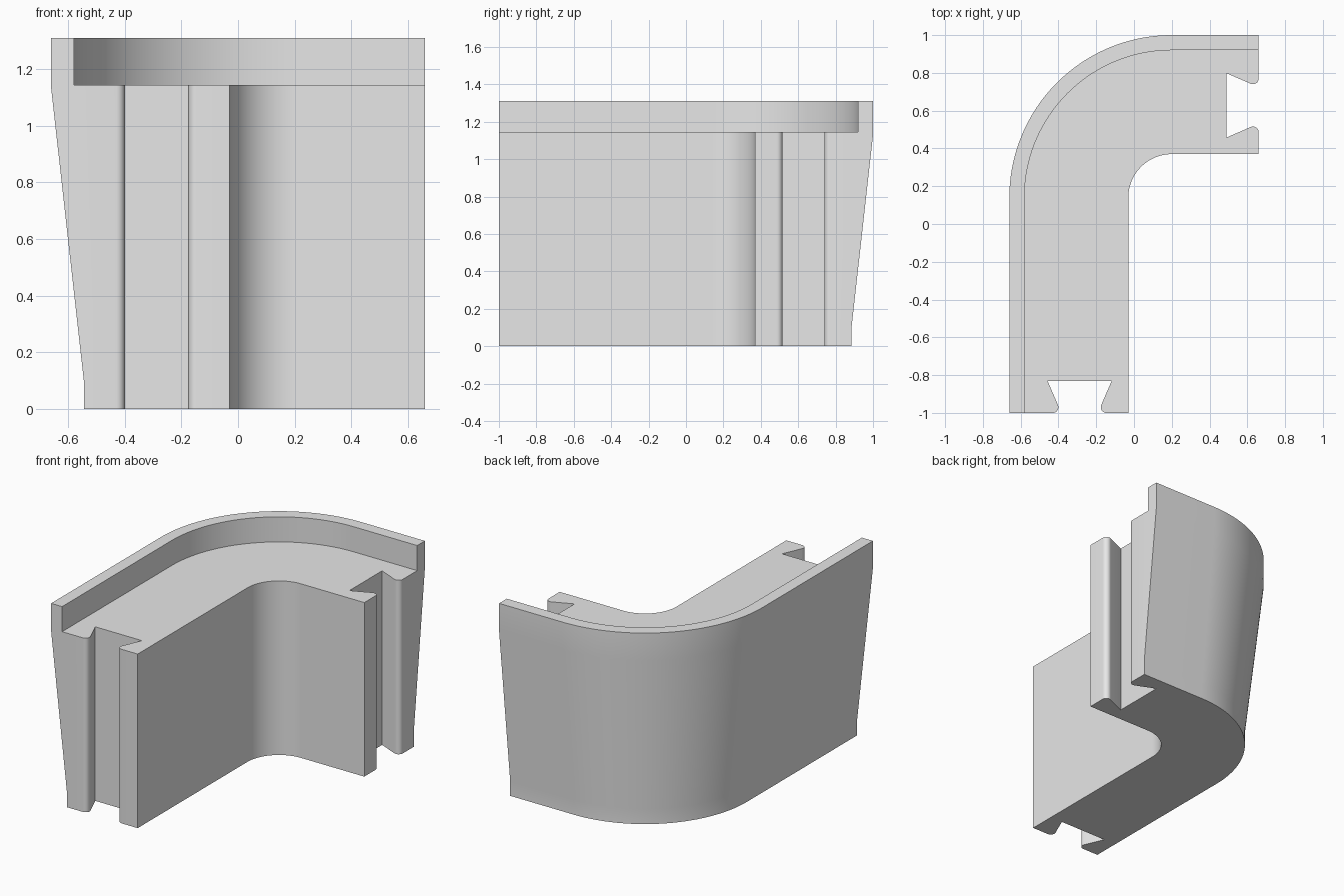
import bpy, bmesh
from math import cos, sin, pi, radians
from mathutils import Vector

cube = bpy.data.objects.get("Cube")
if cube:
    bpy.data.objects.remove(cube, do_unlink=True)

grey = bpy.data.materials.new("plain grey")
grey.use_nodes = True
grey.diffuse_color = (0.8, 0.8, 0.8, 1)
grey.node_tree.nodes["Principled BSDF"].inputs["Base Color"].default_value = (0.8, 0.8, 0.8, 1)

CX, CY = 0.20, 0.14          # centre of the corner bend
END_X, END_Y = 0.66, -1.0    # the two flat ends
ARC_STEPS = 48


def loft(name, rings):
    """Closed solid through equal rings of points, capped at both ends."""
    bm = bmesh.new()
    loops = [[bm.verts.new(p) for p in ring] for ring in rings]
    for a, b in zip(loops, loops[1:]):
        for i in range(len(a)):
            j = (i + 1) % len(a)
            bm.faces.new((a[i], a[j], b[j], b[i]))
    bm.faces.new(loops[0])
    bm.faces.new(loops[-1])
    bmesh.ops.recalc_face_normals(bm, faces=bm.faces)
    mesh = bpy.data.meshes.new(name)
    bm.to_mesh(mesh)
    bm.free()
    mesh.materials.append(grey)
    obj = bpy.data.objects.new(name, mesh)
    bpy.context.collection.objects.link(obj)
    return obj


# Wall section: distance from the bend centre, height
section = [(0.23, 0), (0.23, 1.145), (0.78, 1.145), (0.78, 1.31),
           (0.86, 1.31), (0.86, 1.13), (0.745, 0.10), (0.745, 0)]

# Sweep the section along the straight leg, the bend, and the other leg
rings = [[(CX - r, END_Y, z) for r, z in section]]
for k in range(ARC_STEPS + 1):
    a = pi - k / ARC_STEPS * pi / 2
    rings.append([(CX + r * cos(a), CY + r * sin(a), z) for r, z in section])
rings.append([(END_X, CY + r, z) for r, z in section])
body = loft("corner_body", rings)

# Dovetail slot outline with rounded lips: sideways offset, depth from the end
half = [(0.17, 0.17)]
for k in range(11):
    a = radians(156 + k * 11.4)
    half.append((0.142 + 0.03 * cos(a), 0.03 + 0.03 * sin(a)))
half.append((0.142, -0.1))
outline = half + [(-w, d) for w, d in reversed(half)]

MID = 0.488
slots = [("front_slot_cutter", Vector((CX - MID, END_Y)), Vector((1, 0)), Vector((0, 1))),
         ("side_slot_cutter", Vector((END_X, CY + MID)), Vector((0, 1)), Vector((-1, 0)))]

bpy.context.view_layer.objects.active = body
for name, origin, across, inward in slots:
    flat = [origin + across * w + inward * d for w, d in outline]
    cutter = loft(name, [[(p.x, p.y, z) for p in flat] for z in (-0.2, 1.5)])
    cutter.hide_render = True
    mod = body.modifiers.new(name, 'BOOLEAN')
    mod.operation = 'DIFFERENCE'
    mod.solver = 'EXACT'
    mod.object = cutter
    bpy.ops.object.modifier_apply(modifier=mod.name)
    bpy.data.objects.remove(cutter, do_unlink=True)

# Smooth bend, sharp edges
bpy.ops.object.select_all(action='DESELECT')
body.select_set(True)
bpy.ops.object.shade_smooth_by_angle(angle=radians(30))
